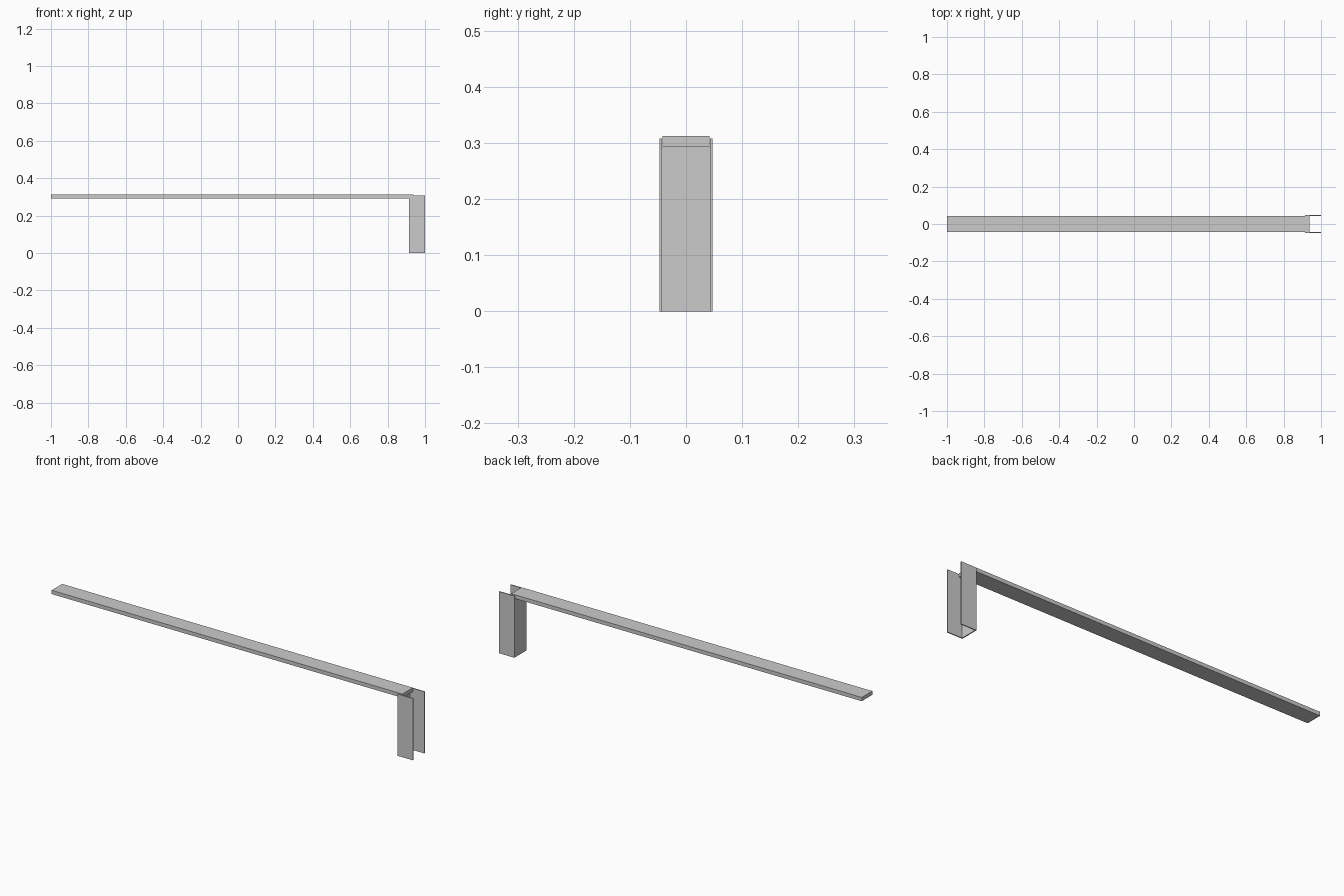
import bpy

if "Cube" in bpy.data.objects:
    bpy.data.objects.remove(bpy.data.objects["Cube"])


def box(name, x, y, z):
    """Axis-aligned block given its (min, max) range on each axis."""
    bpy.ops.mesh.primitive_cube_add(
        size=1, location=[(a + b) / 2 for a, b in (x, y, z)])
    ob = bpy.context.object
    ob.name = name
    ob.scale = [b - a for a, b in (x, y, z)]
    bpy.ops.object.transform_apply(location=False, rotation=False, scale=True)
    return ob


HALF = 0.0415    # half width of the bar
OUTER = 0.0475   # outer face of the side plates

# Long flat bar
box("long_bar", (-1, 0.937), (-HALF, HALF), (0.293, 0.312))

# Upright channel, open towards +x: web and two side plates, joined as one profile
t = 0.005
profile = [(0.915, -OUTER), (1, -OUTER), (1, -OUTER + t), (0.915 + t, -OUTER + t),
           (0.915 + t, OUTER - t), (1, OUTER - t), (1, OUTER), (0.915, OUTER)]


def extrude(name, pts, z0, z1):
    n = len(pts)
    verts = [(x, y, z) for z in (z0, z1) for x, y in pts]
    faces = [tuple(reversed(range(n))), tuple(range(n, 2 * n))]
    faces += [(i, (i + 1) % n, (i + 1) % n + n, i + n) for i in range(n)]
    me = bpy.data.meshes.new(name)
    me.from_pydata(verts, [], faces)
    ob = bpy.data.objects.new(name, me)
    bpy.context.collection.objects.link(ob)
    return ob


extrude("upright_channel", profile, 0, 0.293)

# Side plate tops that rise beside the bar
for side, name in ((-1, "front_plate_top"), (1, "back_plate_top")):
    ys = sorted((side * OUTER, side * (OUTER - t)))
    box(name, (0.915, 1), ys, (0.293, 0.308))
